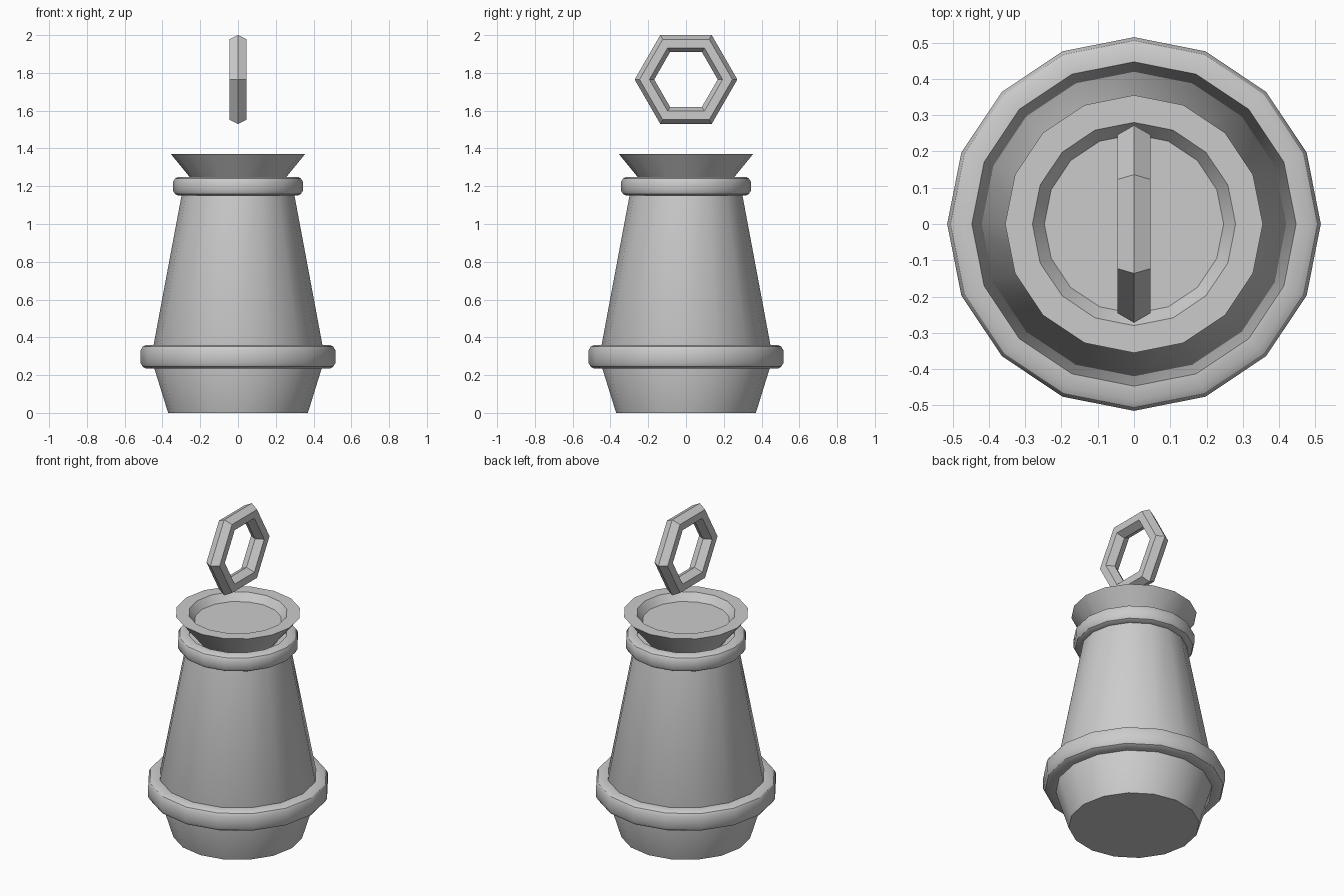
import bpy, bmesh
from math import sin, cos, pi, radians

if "Cube" in bpy.data.objects:
    bpy.data.objects.remove(bpy.data.objects["Cube"])

SIDES = 16


def lathe(name, profile, closed=False):
    """Spin (radius, z) points around z; open profiles get capped ends."""
    bm = bmesh.new()
    rings = [[bm.verts.new((r * cos(2 * pi * i / SIDES), r * sin(2 * pi * i / SIDES), z))
              for i in range(SIDES)] for r, z in profile]
    pairs = list(zip(rings, rings[1:]))
    if closed:
        pairs.append((rings[-1], rings[0]))
    else:
        bm.faces.new(rings[0])
        bm.faces.new(rings[-1])
    for a, b in pairs:
        for i in range(SIDES):
            j = (i + 1) % SIDES
            bm.faces.new((a[i], a[j], b[j], b[i]))
    bmesh.ops.recalc_face_normals(bm, faces=bm.faces)
    mesh = bpy.data.meshes.new(name)
    bm.to_mesh(mesh)
    bm.free()
    obj = bpy.data.objects.new(name, mesh)
    bpy.context.collection.objects.link(obj)
    bpy.ops.object.select_all(action='DESELECT')
    obj.select_set(True)
    bpy.context.view_layer.objects.active = obj
    bpy.ops.object.shade_smooth_by_angle(angle=radians(30))
    return obj


def band(name, inner, outer, z0, z1, bevel):
    """Ring with softened outer corners."""
    b, s = bevel, bevel * 0.35
    lathe(name, [(inner, z0), (outer - b, z0), (outer - s, z0 + s), (outer, z0 + b),
                 (outer, z1 - b), (outer - s, z1 - s), (outer - b, z1), (inner, z1)], closed=True)


# Tapered body, widest behind the lower band
lathe("body", [(0.37, 0), (0.46, 0.29), (0.288, 1.21)])

# Lower and upper bands
band("lower_band", 0.44, 0.515, 0.235, 0.36, 0.028)
band("upper_band", 0.28, 0.343, 1.15, 1.25, 0.026)

# Flared lid with a shallow recess
lathe("flared_lid", [(0.22, 1.205), (0.355, 1.37), (0.28, 1.37), (0.247, 1.325)])

# Faceted hanging ring floating above the lid
bpy.ops.mesh.primitive_torus_add(major_segments=6, minor_segments=6, major_radius=0.22,
                                 minor_radius=0.052, location=(0, 0, 1.765),
                                 rotation=(radians(90), 0, radians(90)))
bpy.context.object.name = "hanging_ring"
